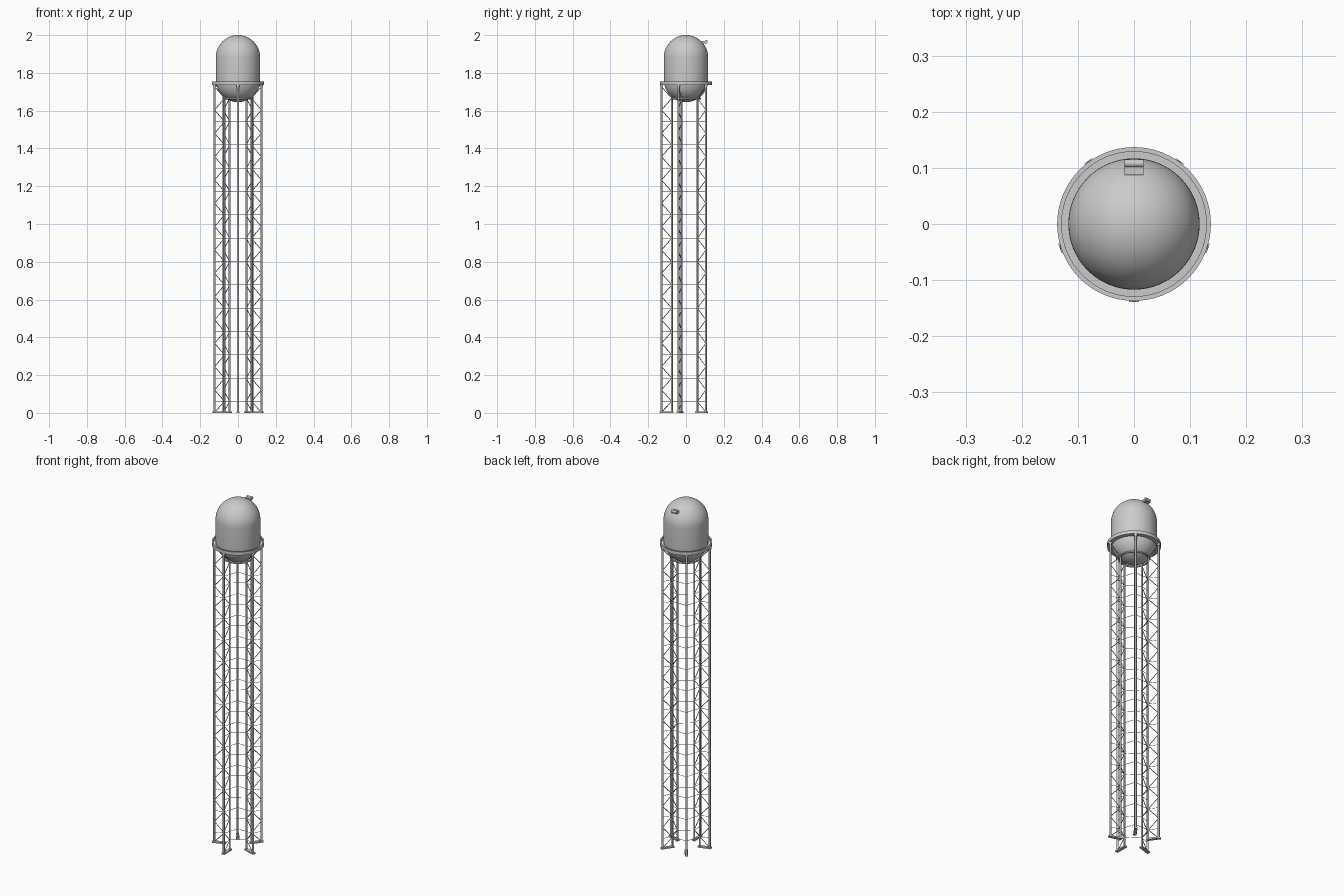
import bpy, bmesh, math
from mathutils import Vector

if "Cube" in bpy.data.objects:
    bpy.data.objects.remove(bpy.data.objects["Cube"])

LEGS, R_OUT, R_IN = 5, 0.130, 0.075
STEP, Z0 = 0.1235, 0.06          # truss panel height, first inner node


def finish(bm, name, smooth=True):
    bmesh.ops.recalc_face_normals(bm, faces=bm.faces)
    me = bpy.data.meshes.new(name)
    bm.to_mesh(me)
    bm.free()
    ob = bpy.data.objects.new(name, me)
    bpy.context.collection.objects.link(ob)
    if smooth:
        bpy.ops.object.select_all(action='DESELECT')
        ob.select_set(True)
        bpy.context.view_layer.objects.active = ob
        bpy.ops.object.shade_smooth_by_angle(angle=math.radians(35))
    return ob


def rod(bm, a, b, r, sides=8):
    a, b = Vector(a), Vector(b)
    d = b - a
    m = d.to_track_quat('Z', 'Y').to_matrix().to_4x4()
    m.translation = (a + b) / 2
    bmesh.ops.create_cone(bm, cap_ends=True, segments=sides, radius1=r,
                          radius2=r, depth=d.length, matrix=m)


def lathe(name, profile, closed=False, steps=64):
    bm = bmesh.new()
    vs = [bm.verts.new((r, 0, z)) for r, z in profile]
    es = [bm.edges.new(p) for p in zip(vs, vs[1:])]
    if closed:
        es.append(bm.edges.new((vs[-1], vs[0])))
    bmesh.ops.spin(bm, geom=vs + es, axis=(0, 0, 1), cent=(0, 0, 0),
                   steps=steps, angle=2 * math.pi)
    bmesh.ops.remove_doubles(bm, verts=bm.verts, dist=1e-5)
    return finish(bm, name)


def torus(name, R, z, r):
    pts = [(R + r * math.cos(t * math.pi / 5), z + r * math.sin(t * math.pi / 5))
           for t in range(10)]
    return lathe(name, pts, True)


def pos(i, r, z):
    a = math.radians(-90 + i * 360 / LEGS)
    return (r * math.cos(a), r * math.sin(a), z)


def box(name, center, size, rot=0.0):
    bm = bmesh.new()
    bmesh.ops.create_cube(bm, size=1)
    ob = finish(bm, name, False)
    ob.location, ob.scale, ob.rotation_euler[2] = center, size, rot
    return ob


# Tank: round bowl, straight wall, round dome
RT = 0.117
prof = []
for k in range(13):
    t = math.radians(-90 + k * 7.5)
    prof.append((RT * math.cos(t), 1.762 + RT * math.sin(t)))
for k in range(17):
    t = math.radians(k * 90 / 16)
    prof.append((RT * math.cos(t), 1.883 + RT * math.sin(t)))
prof[0] = (0, prof[0][1])
prof[-1] = (0, 2.0)
lathe("tank", prof)

# Walkway ring and the support ring under the bowl
lathe("walkway", [(0.114, 1.736), (0.137, 1.736), (0.137, 1.755),
                  (0.129, 1.755), (0.129, 1.746), (0.114, 1.746)], True)
torus("bowl_support_ring", 0.076, 1.664, 0.005)

# Roof hatch at the back of the dome
box("hatch_box", (0, 0.098, 1.962), (0.034, 0.022, 0.014))
bm = bmesh.new()
rod(bm, (-0.017, 0.108, 1.967), (0.017, 0.108, 1.967), 0.007, 16)
finish(bm, "hatch_roll")

# Radial truss legs: two columns, zigzag bracing and a foot plate
for i in range(LEGS):
    bm = bmesh.new()
    rod(bm, pos(i, R_OUT, 0), pos(i, R_OUT, 1.742), 0.0055, 12)
    rod(bm, pos(i, R_IN, 0), pos(i, R_IN, 1.675), 0.005, 12)
    rod(bm, pos(i, R_OUT, 1.725), pos(i, R_OUT, 1.748), 0.0085, 12)
    finish(bm, f"leg_columns_{i + 1}")
    bm = bmesh.new()
    for k in range(14):
        z = Z0 + k * STEP
        rod(bm, pos(i, R_IN, z), pos(i, R_OUT, max(z - STEP / 2, 0.004)), 0.002, 6)
        rod(bm, pos(i, R_IN, z), pos(i, R_OUT, z + STEP / 2), 0.002, 6)
        if k < 13:
            rod(bm, pos(i, R_IN, z), pos(i, R_OUT, z), 0.0012, 6)
    finish(bm, f"leg_bracing_{i + 1}")
    box(f"foot_plate_{i + 1}", pos(i, (R_IN + R_OUT) / 2, 0.004),
        (0.073, 0.017, 0.008), math.radians(-90 + i * 360 / LEGS))

# Thin tie rods joining the inner columns at each panel
bm = bmesh.new()
for k in range(13):
    z = Z0 + k * STEP
    for i in range(LEGS):
        rod(bm, pos(i, R_IN, z), pos(i + 1, R_IN, z), 0.0013, 6)
finish(bm, "tie_rods")
